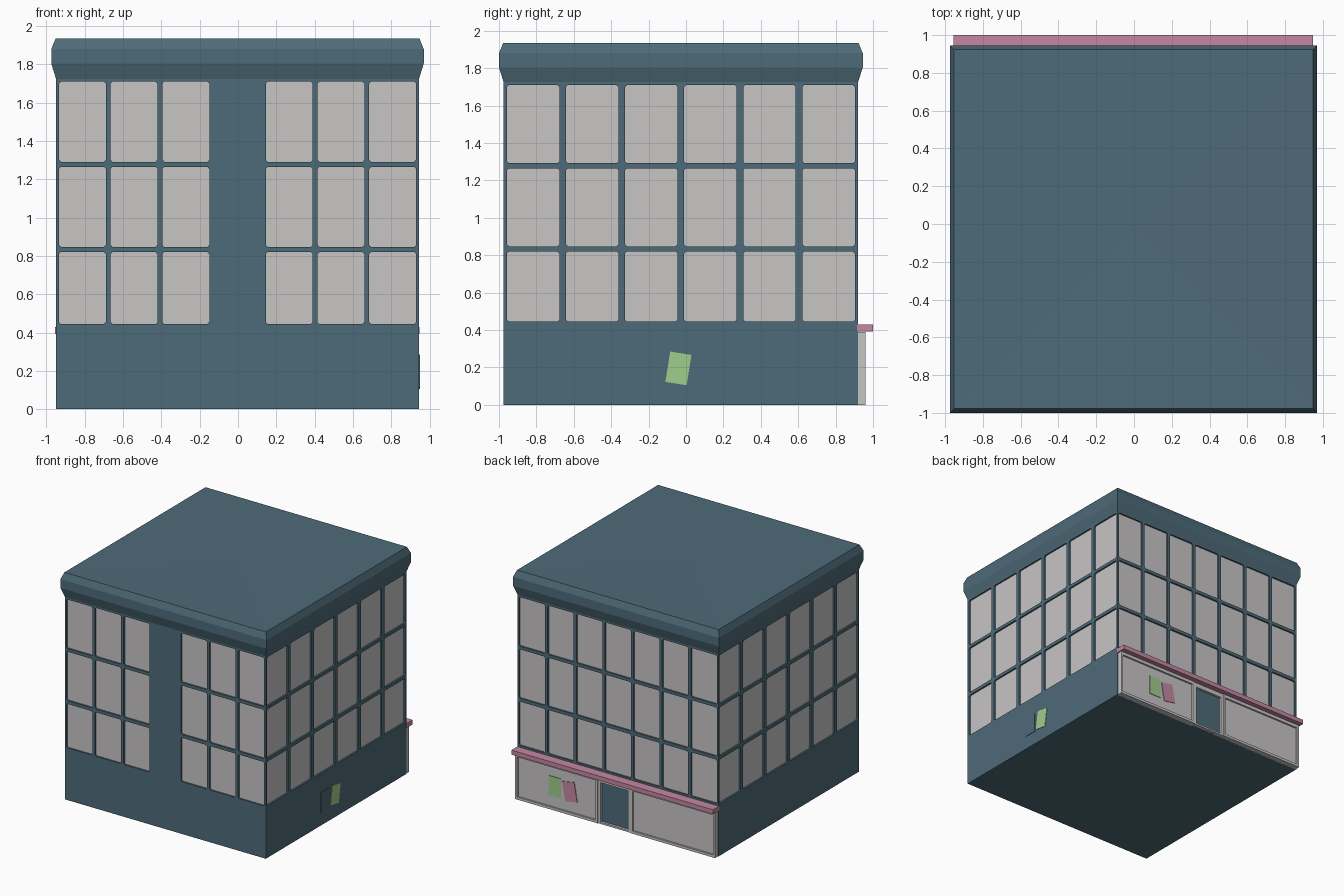
import bpy, bmesh, math
from mathutils import Vector, Matrix

if "Cube" in bpy.data.objects:
    bpy.data.objects.remove(bpy.data.objects["Cube"])

CX, CY, H = -0.0025, -0.0275, 0.9475   # building centre and half width
BACK = CY + H


def material(name, rgb):
    m = bpy.data.materials.new(name)
    m.diffuse_color = (*rgb, 1)
    m.use_nodes = True
    m.node_tree.nodes["Principled BSDF"].inputs["Base Color"].default_value = m.diffuse_color
    return m


TEAL = material("teal wall", (0.076, 0.147, 0.191))
PALE = material("pale grey", (0.58, 0.555, 0.56))
PINK = material("pink", (0.56, 0.25, 0.36))
GREEN = material("light green", (0.35, 0.61, 0.26))


def finish(name, bm, *mats):
    me = bpy.data.meshes.new(name)
    bm.to_mesh(me)
    bm.free()
    for m in mats:
        me.materials.append(m)
    ob = bpy.data.objects.new(name, me)
    bpy.context.collection.objects.link(ob)
    return ob


def box(name, x0, x1, y0, y1, z0, z1, mat, turn=None):
    bm = bmesh.new()
    bmesh.ops.create_cube(bm, size=1)
    m = Matrix.Translation(((x0 + x1) / 2, (y0 + y1) / 2, (z0 + z1) / 2))
    if turn:
        m = m @ Matrix.Rotation(math.radians(turn[0]), 4, turn[1])
    m = m @ Matrix.Diagonal((x1 - x0, y1 - y0, z1 - z0, 1))
    bmesh.ops.transform(bm, matrix=m, verts=bm.verts)
    return finish(name, bm, mat)


# Facade: wall grid whose window cells become recessed panes with clipped corners
TOP = 1.725
ROWS = [(0.445, 0.82), (0.848, 1.265), (1.292, 1.71)]
DEPTH, CLIP = 0.014, 0.01


def facade(name, angle, cols, skip=()):
    bm = bmesh.new()
    place = Matrix.Translation((CX, CY, 0)) @ Matrix.Rotation(math.radians(angle), 4, 'Z')

    def face(pts, mat=0):
        f = bm.faces.new([bm.verts.new(place @ Vector((u, -H + d, z))) for u, z, d in pts])
        f.material_index = mat

    def rect(a, b, c, d):
        face([(a, c, 0), (b, c, 0), (b, d, 0), (a, d, 0)])

    def window(a, b, c, d):
        k = CLIP
        ring = []
        corners = [((a, c), (0, k), (k, 0)), ((b, c), (-k, 0), (0, k)),
                   ((b, d), (0, -k), (-k, 0)), ((a, d), (k, 0), (0, -k))]
        for (u, z), p, q in corners:
            p, q = (u + p[0], z + p[1]), (u + q[0], z + q[1])
            ring += [p, q]
            face([(u, z, 0), (*q, 0), (*p, 0)])
        for i in range(8):
            p, q = ring[i], ring[(i + 1) % 8]
            face([(*p, 0), (*q, 0), (*q, DEPTH), (*p, DEPTH)])
        face([(*p, DEPTH) for p in ring], 1)

    us = [-H] + [v for c in cols for v in c] + [H]
    zs = [0] + [v for r in ROWS for v in r] + [TOP]
    rect(-H, H, 0, zs[1])
    for j in range(1, len(zs) - 1):
        if j % 2 == 0 or j == len(zs) - 2 and j % 2 == 0:
            rect(-H, H, zs[j], zs[j + 1])
            continue
        for i in range(len(us) - 1):
            cell = (us[i], us[i + 1], zs[j], zs[j + 1])
            if i % 2 and i // 2 not in skip:
                window(*cell)
            else:
                rect(*cell)
    bmesh.ops.remove_doubles(bm, verts=bm.verts, dist=1e-5)
    return finish(name, bm, TEAL, PALE)


def columns(n, pitch, width):
    start = -((n - 1) * pitch + width) / 2
    return [(start + i * pitch, start + i * pitch + width) for i in range(n)]


seven, six = columns(7, 0.27, 0.245), columns(6, 0.316, 0.28)
facade("front_wall", 0, seven, skip=(3,))
facade("right_wall", 90, six)
facade("back_wall", 180, seven)
facade("left_wall", 270, six)

# Cornice and slightly dished roof, plus the underside
bm = bmesh.new()


def square(h, z):
    return [bm.verts.new((CX + sx * h, CY + sy * h, z))
            for sx, sy in ((-1, -1), (1, -1), (1, 1), (-1, 1))]


loops = [square(h, z) for h, z in ((H, TOP), (0.9725, 1.805), (0.9725, 1.88), (0.95, 1.935))]
centre = bm.verts.new((CX, CY, 1.922))
for lo, hi in zip(loops, loops[1:]):
    for i in range(4):
        k = (i + 1) % 4
        bm.faces.new((lo[i], lo[k], hi[k], hi[i]))
for i in range(4):
    bm.faces.new((loops[-1][i], loops[-1][(i + 1) % 4], centre))
bm.faces.new(square(H, 0)[::-1])
finish("cornice_and_roof", bm, TEAL)

# Shopfront on the back: panels, door, frame strips and awning
L, R = -0.945, 0.94
D0, D1 = -0.135, 0.15
box("shop_panel_left", D1, R, BACK - 0.01, 0.945, 0, 0.39, PALE)
box("shop_panel_right", L, D0, BACK - 0.01, 0.945, 0, 0.39, PALE)
box("shop_door", D0, D1, BACK - 0.01, 0.935, 0, 0.39, TEAL)
for i, (a, b) in enumerate(((L, D0 - 0.012), (D1 + 0.012, R))):
    for z0, z1, part in ((0, 0.022, "sill"), (0.362, 0.39, "head")):
        box(f"shop_{part}_{i}", a, b, BACK, 0.96, z0, z1, PALE)
    for x in (a, b - 0.02):
        box(f"shop_post_{i}", x, x + 0.02, BACK, 0.96, 0.022, 0.362, PALE)
for x in (D0 - 0.012, D1 - 0.012):
    box("door_jamb", x, x + 0.024, BACK, 0.955, 0, 0.365, PALE)
box("door_head", D0 - 0.012, D1 + 0.012, BACK, 0.955, 0.352, 0.39, PALE)
box("door_step", D0 + 0.012, D1 - 0.012, BACK, 0.955, 0, 0.015, PALE)
box("awning", -0.955, 0.947, BACK - 0.005, 1.0, 0.392, 0.43, PINK)

# Posters on the shop glass and the right wall
box("green_poster", 0.515, 0.63, 0.944, 0.95, 0.115, 0.28, GREEN)
box("pink_poster", 0.375, 0.49, 0.944, 0.95, 0.11, 0.275, PINK, (10, 'Y'))
X = CX + H
box("side_green_poster", X - 0.002, X + 0.004, -0.098, 0.017, 0.113, 0.277, GREEN, (-9, 'X'))
box("side_teal_poster", X - 0.002, X + 0.004, -0.24, -0.125, 0.115, 0.28, TEAL)
